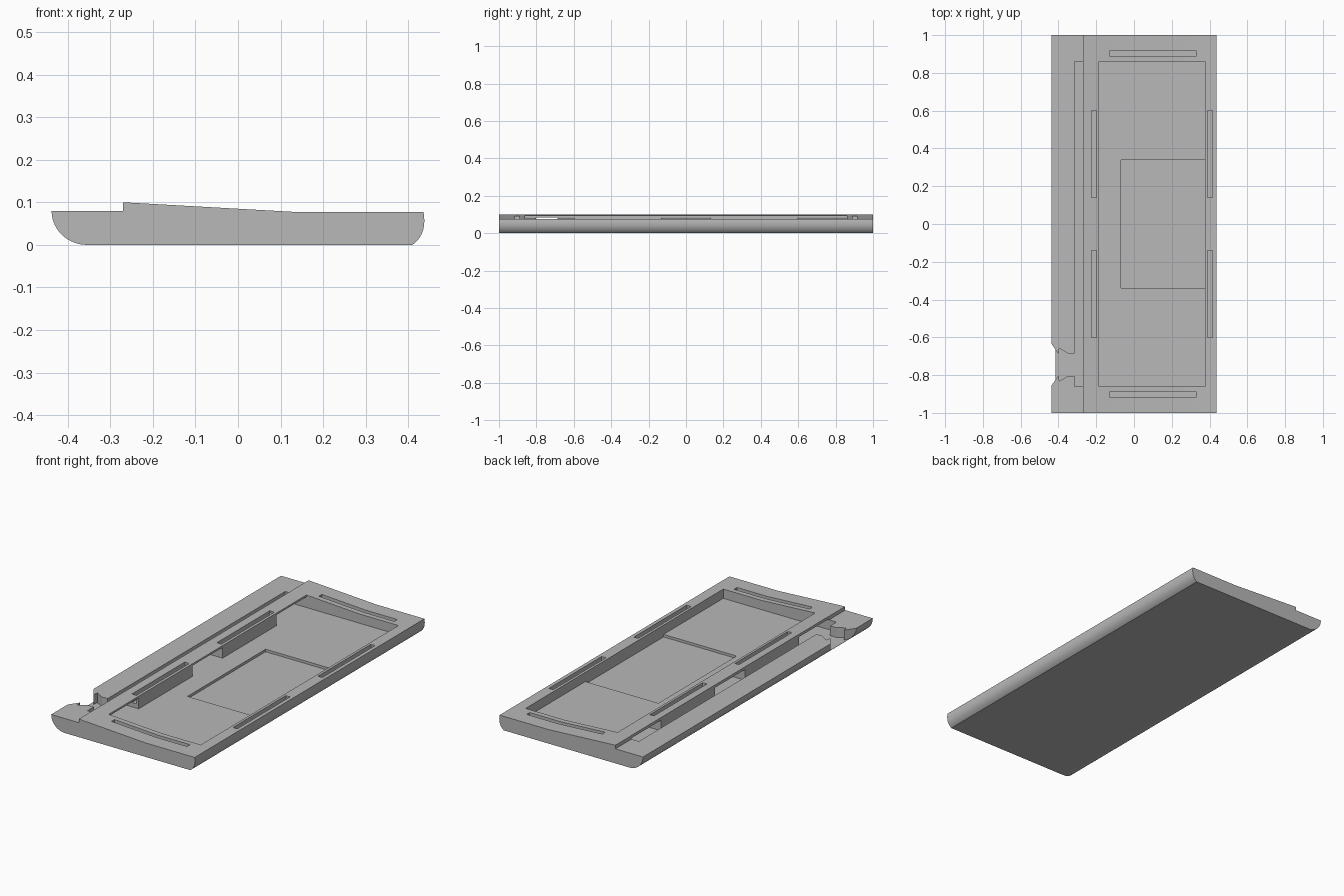
import bpy
import bmesh
from math import sin, cos, pi, radians

cube = bpy.data.objects.get("Cube")
if cube:
    bpy.data.objects.remove(cube, do_unlink=True)

FLOOR, DEEP, TOP = 0.026, 0.012, 0.2

grey = bpy.data.materials.new("plain grey")
grey.use_nodes = True
grey.diffuse_color = (0.48, 0.48, 0.48, 1)
grey.node_tree.nodes["Principled BSDF"].inputs["Base Color"].default_value = (0.48, 0.48, 0.48, 1)


def prism(name, points, to_3d, offset):
    """Extrude a closed 2D outline along an offset vector."""
    bm = bmesh.new()
    face = bm.faces.new([bm.verts.new(to_3d(a, b)) for a, b in points])
    extruded = bmesh.ops.extrude_face_region(bm, geom=[face])["geom"]
    bmesh.ops.translate(bm, vec=offset,
                        verts=[g for g in extruded if isinstance(g, bmesh.types.BMVert)])
    bmesh.ops.recalc_face_normals(bm, faces=bm.faces[:])
    mesh = bpy.data.meshes.new(name)
    bm.to_mesh(mesh)
    bm.free()
    mesh.materials.append(grey)
    obj = bpy.data.objects.new(name, mesh)
    bpy.context.collection.objects.link(obj)
    return obj


def plan_cutter(points, z0, z1=TOP):
    return prism("cutter", points, lambda x, y: (x, y, z0), (0, 0, z1 - z0))


def box_cutter(x0, x1, y0, y1, z0, z1=TOP):
    return plan_cutter([(x0, y0), (x1, y0), (x1, y1), (x0, y1)], z0, z1)


# Tray body: rounded side profile extruded along its length
profile = [(-0.355 - 0.083 * cos(t), 0.08 - 0.08 * sin(t))
           for t in (pi / 2 * i / 14 for i in range(15))]
for i in range(11):
    t = i / 10
    a, b, c = (1 - t) ** 2, 2 * t * (1 - t), t * t
    profile.append((0.41 * a + 0.445 * b + 0.436 * c, 0.025 * b + 0.077 * c))
profile += [(0.14, 0.077), (-0.27, 0.1), (-0.27, 0.08)]
tray = prism("tray_body", profile, lambda x, z: (x, -1, z), (0, 2, 0))

# Main pocket, its deeper recess, and the side channel
cutters = [box_cutter(-0.185, 0.375, -0.86, 0.86, FLOOR),
           box_cutter(-0.07, 0.375, -0.34, 0.34, DEEP),
           box_cutter(-0.315, -0.269, -0.86, 0.86, FLOOR)]

# Openings below the ridge, leaving two supporting blocks
for y0, y1 in ((-0.86, -0.6), (-0.13, 0.13), (0.6, 0.86)):
    cutters.append(box_cutter(-0.29, -0.17, y0, y1, FLOOR, 0.085))

# Flared outlet from the channel to the rounded edge
half = [(-0.29, 0.06), (-0.35, 0.06), (-0.395, 0.087),
        (-0.4, 0.057), (-0.44, 0.115), (-0.47, 0.155)]
outlet = [(x, -0.745 + w) for x, w in half] + [(x, -0.745 - w) for x, w in reversed(half)]
cutters.append(plan_cutter(outlet, FLOOR))

# Narrow slots around the rim
for s in (-1, 1):
    for x in (-0.2125, 0.4025):
        cutters.append(box_cutter(x - 0.013, x + 0.013,
                                  s * 0.37 - 0.23, s * 0.37 + 0.23, 0.05))
    cutters.append(box_cutter(-0.13, 0.33, s * 0.902 - 0.013, s * 0.902 + 0.013, 0.05))

# Cut everything, then bake the result and drop the cutters
for cutter in cutters:
    cutter.hide_render = True
    mod = tray.modifiers.new("cut", 'BOOLEAN')
    mod.operation = 'DIFFERENCE'
    mod.solver = 'EXACT'
    mod.object = cutter
bpy.context.view_layer.update()
graph = bpy.context.evaluated_depsgraph_get()
baked = bpy.data.meshes.new_from_object(tray.evaluated_get(graph))
tray.modifiers.clear()
tray.data = baked
for cutter in cutters:
    bpy.data.objects.remove(cutter, do_unlink=True)

# Smooth the rounded edges, keep corners sharp
bpy.ops.object.select_all(action='DESELECT')
tray.select_set(True)
bpy.context.view_layer.objects.active = tray
bpy.ops.object.shade_smooth_by_angle(angle=radians(25))
